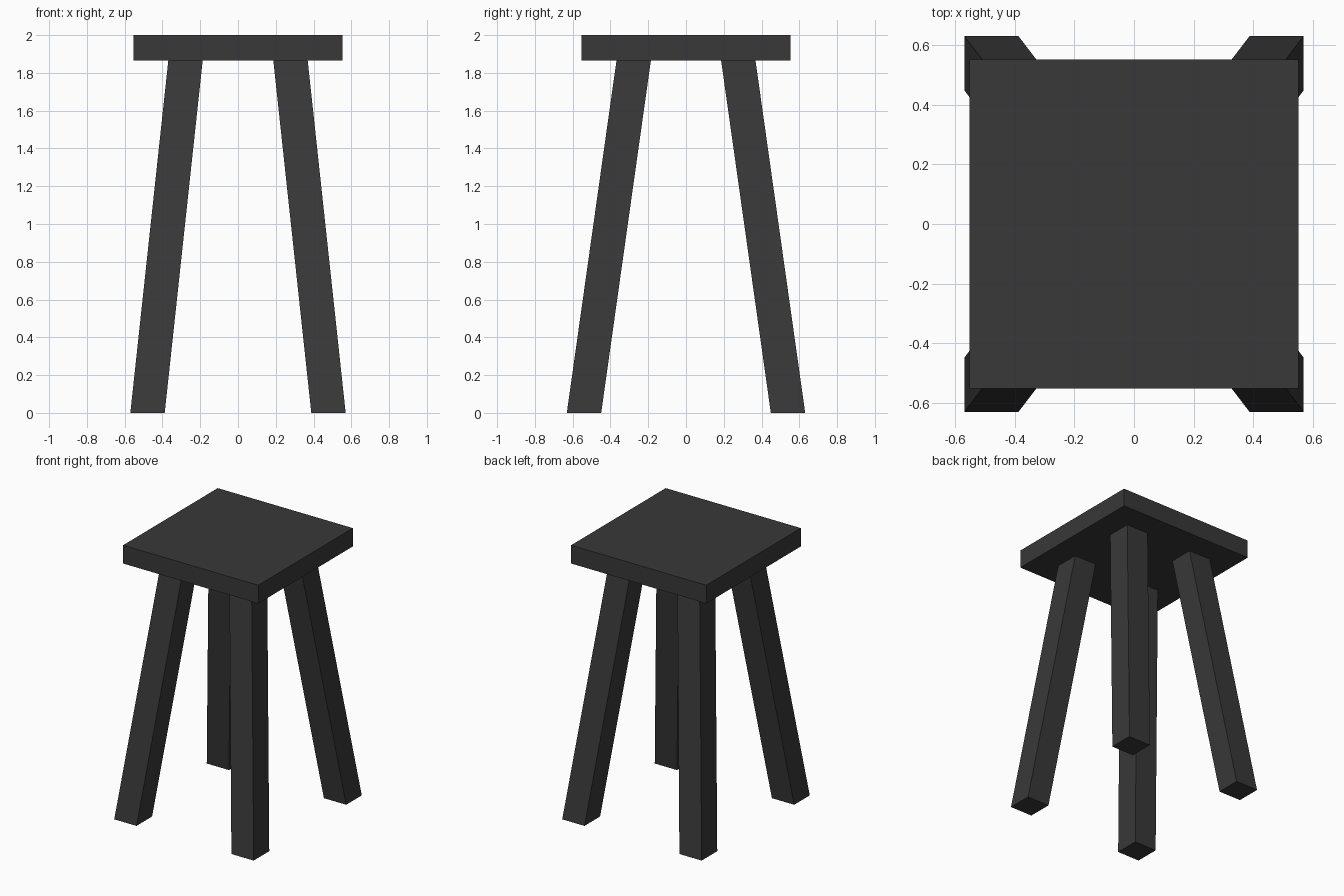
import bpy, bmesh
from mathutils import Vector

if "Cube" in bpy.data.objects:
    bpy.data.objects.remove(bpy.data.objects["Cube"])

SEAT_BOTTOM = 1.865

dark = bpy.data.materials.new("dark_paint")
dark.diffuse_color = (0.04, 0.04, 0.04, 1)
dark.use_nodes = True
dark.node_tree.nodes["Principled BSDF"].inputs["Base Color"].default_value = dark.diffuse_color


def slanted_box(name, size, foot, head):
    """Box with level ends, sheared so its axis runs from foot to head."""
    foot, head = Vector(foot), Vector(head)
    bm = bmesh.new()
    bmesh.ops.create_cube(bm, size=1)
    for v in bm.verts:
        centre = head if v.co.z > 0 else foot
        v.co = centre + Vector((v.co.x * size[0], v.co.y * size[1], 0))
    mesh = bpy.data.meshes.new(name)
    bm.to_mesh(mesh)
    bm.free()
    mesh.materials.append(dark)
    obj = bpy.data.objects.new(name, mesh)
    bpy.context.collection.objects.link(obj)
    return obj


# Square seat slab
slanted_box("seat", (1.105, 1.105), (0, 0, SEAT_BOTTOM), (0, 0, 2))

# Four splayed legs
for y_name, sy in (("front", -1), ("back", 1)):
    for x_name, sx in (("left", -1), ("right", 1)):
        slanted_box(f"{y_name}_{x_name}_leg", (0.182, 0.182),
                    (sx * 0.479, sy * 0.54, 0),
                    (sx * 0.278, sy * 0.277, SEAT_BOTTOM))
